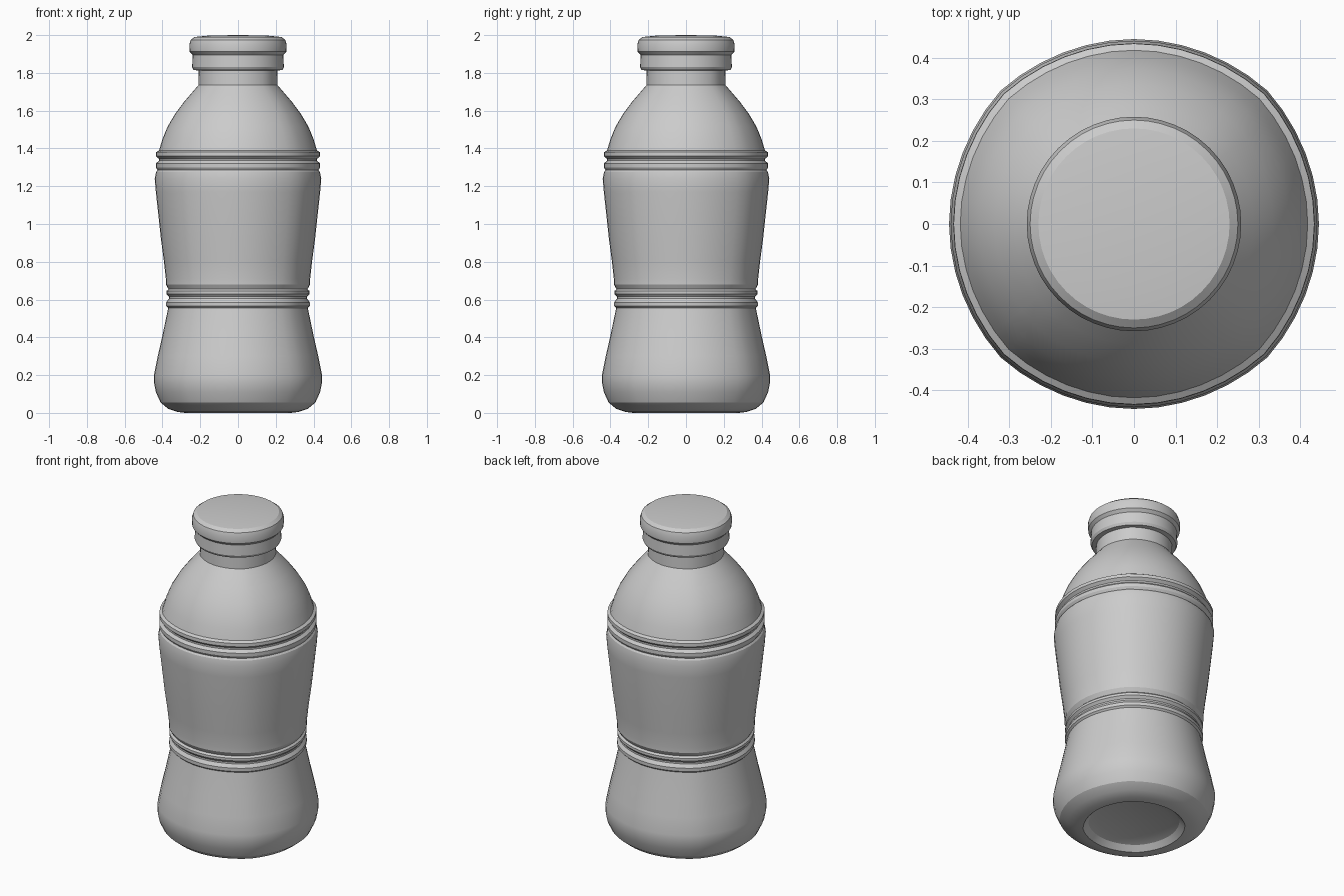
import bpy, bmesh
from math import sin, cos, pi, radians

if "Cube" in bpy.data.objects:
    bpy.data.objects.remove(bpy.data.objects["Cube"])

SEG = 48


def radius_factor(a, corner):
    # gentle facets: slightly fuller on the four diagonals
    return 1 + corner * (1 - abs(cos(2 * a))) ** 1.5


def lathe(name, profile, corner=0.0):
    """Revolve (radius, z) points; a zero radius closes an end."""
    bm = bmesh.new()
    rings = []
    for r, z in profile:
        if r == 0:
            rings.append([bm.verts.new((0, 0, z))])
            continue
        ring = []
        for i in range(SEG):
            a = 2 * pi * i / SEG
            k = r * radius_factor(a, corner)
            ring.append(bm.verts.new((k * cos(a), k * sin(a), z)))
        rings.append(ring)
    for lo, hi in zip(rings, rings[1:]):
        for i in range(SEG):
            j = (i + 1) % SEG
            if len(lo) == 1:
                bm.faces.new((lo[0], hi[j], hi[i]))
            elif len(hi) == 1:
                bm.faces.new((lo[i], lo[j], hi[0]))
            else:
                bm.faces.new((lo[i], lo[j], hi[j], hi[i]))
    bmesh.ops.recalc_face_normals(bm, faces=bm.faces)
    me = bpy.data.meshes.new(name)
    bm.to_mesh(me)
    bm.free()
    ob = bpy.data.objects.new(name, me)
    bpy.context.collection.objects.link(ob)
    bpy.ops.object.select_all(action='DESELECT')
    ob.select_set(True)
    bpy.context.view_layer.objects.active = ob
    bpy.ops.object.shade_smooth_by_angle(angle=radians(22))
    return ob


# Body: recessed underside, rounded foot, waist grooves, label area, shoulder
base = [(0, 0.05), (0.20, 0.045), (0.25, 0.03), (0.28, 0.0), (0.32, 0.005),
        (0.37, 0.022), (0.41, 0.055), (0.435, 0.11), (0.445, 0.16),
        (0.445, 0.20), (0.425, 0.30), (0.40, 0.41), (0.375, 0.53)]
waist = [(0.37, 0.555), (0.38, 0.565), (0.38, 0.585), (0.366, 0.605),
         (0.366, 0.615), (0.379, 0.63), (0.379, 0.645), (0.368, 0.655),
         (0.382, 0.68), (0.382, 0.71)]
label = [(0.392, 0.80), (0.408, 0.92), (0.423, 1.06), (0.435, 1.17),
         (0.441, 1.24), (0.434, 1.275)]
bands = [(0.426, 1.285), (0.435, 1.30), (0.435, 1.32), (0.419, 1.335),
         (0.419, 1.345), (0.435, 1.36), (0.434, 1.38)]
shoulder = [(0.418, 1.39), (0.40, 1.45), (0.373, 1.515), (0.335, 1.58),
            (0.287, 1.645), (0.24, 1.70), (0.21, 1.735), (0.208, 1.815)]
lathe("bottle_body", base + waist + label + bands + shoulder, 0.02)

# Screw cap with a tamper ring below the lip
lathe("cap", [(0.20, 1.812), (0.235, 1.815), (0.243, 1.83), (0.24, 1.895),
              (0.256, 1.912), (0.258, 1.95), (0.25, 1.975), (0.23, 1.99),
              (0.15, 1.998), (0, 2.0)])
